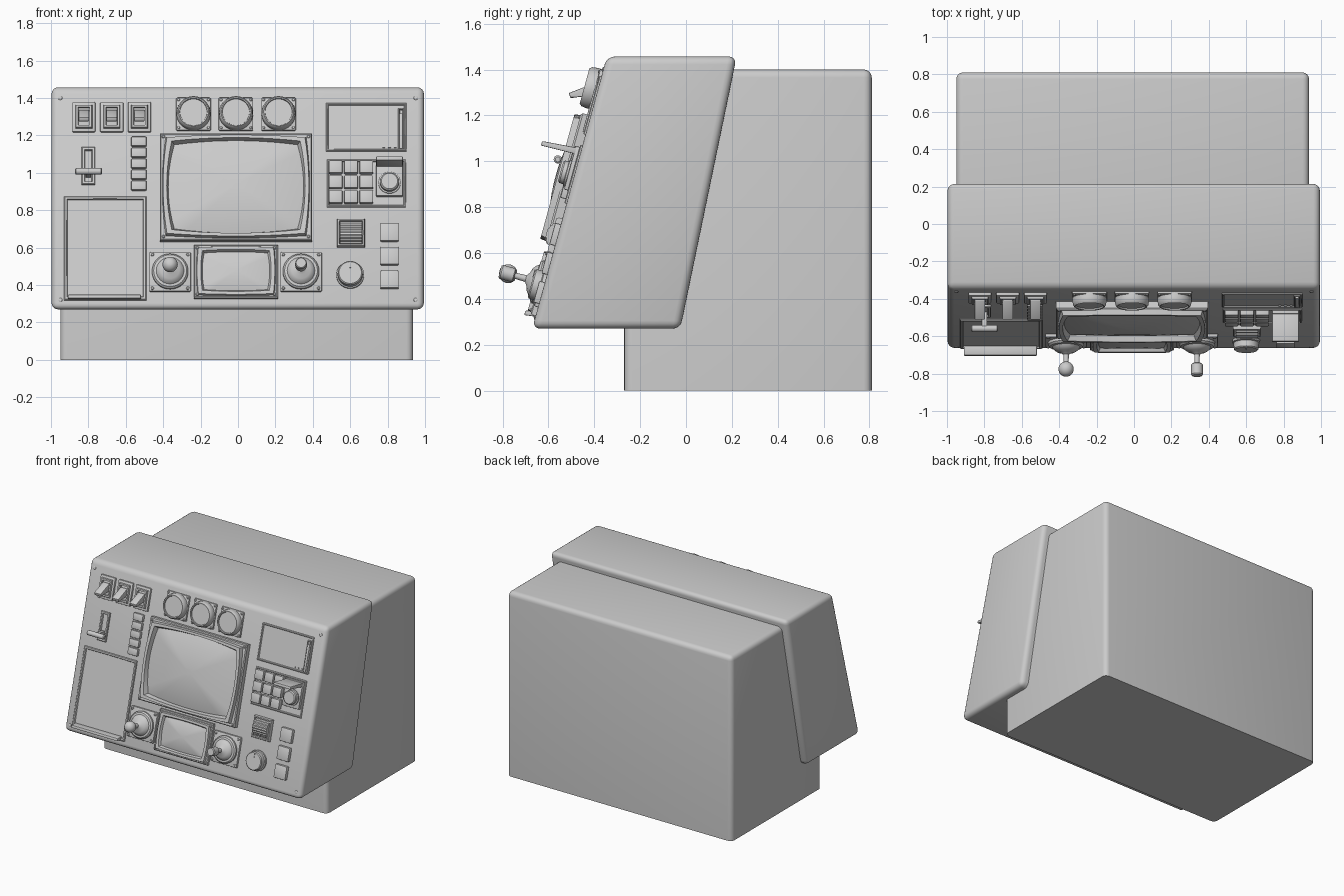
import bpy, bmesh
from math import pi, sin, cos, atan
from mathutils import Matrix

A = atan(0.274)            # backward lean of the instrument face
K = 1 / cos(A)             # front-view height -> length along the face
FACE = Matrix.Translation((0, -0.744, 0)) @ Matrix.Rotation(pi / 2 - A, 4, 'X')


def finish(bm, name, mat=FACE):
    bmesh.ops.recalc_face_normals(bm, faces=bm.faces)
    me = bpy.data.meshes.new(name)
    bm.to_mesh(me)
    bm.free()
    ob = bpy.data.objects.new(name, me)
    ob.matrix_world = mat
    bpy.context.collection.objects.link(ob)
    return ob


def loft(name, loops, mat=FACE, bevel=0, seg=2, keep=None):
    """Skin through closed loops, cap both ends, optionally round the edges."""
    bm = bmesh.new()
    rings = [[bm.verts.new(p) for p in lp] for lp in loops]
    n = len(rings[0])
    for a, b in zip(rings, rings[1:]):
        for i in range(n):
            bm.faces.new((a[i], a[(i + 1) % n], b[(i + 1) % n], b[i]))
    bm.faces.new(rings[0])
    bm.faces.new(rings[-1])
    if bevel:
        edges = [e for e in bm.edges if not (keep and all(keep(v.co) for v in e.verts))]
        bmesh.ops.bevel(bm, geom=edges, offset=bevel, segments=seg, profile=0.5,
                        affect='EDGES', clamp_overlap=True)
    return finish(bm, name, mat)


def box(name, x, z, sx, sz, top, bevel=0.006, base=-0.01):
    c = [(-1, -1), (1, -1), (1, 1), (-1, 1)]
    loops = [[(x + i * sx / 2, (z + j * sz / 2) * K, w) for i, j in c] for w in (base, top)]
    return loft(name, loops, bevel=bevel, keep=lambda p: abs(p.z - base) < 1e-5)


def lathe(name, x, z, prof, n=32):
    return loft(name, [[(x + r * cos(2 * pi * i / n), z * K + r * sin(2 * pi * i / n), w)
                        for i in range(n)] for r, w in prof])


def prism(name, x, z, width, pts, bevel=0.004):
    """Side profile of (up, out) points on the face, extruded across x."""
    return loft(name, [[(x + s * width / 2, z * K + v, w) for v, w in pts] for s in (-1, 1)],
                bevel=bevel)


def barrel(x, z, rings, name, n=10):
    """Stack of (half width, half height, barrel amount, out) outlines."""
    t = [-1 + 2 * i / n for i in range(n)]
    sq = [(i, -1) for i in t] + [(1, i) for i in t] + [(-i, 1) for i in t] + [(-1, -i) for i in t]
    return loft(name, [[(x + a * s * (1 - b * q * q), z * K + h * K * q * (1 - b * s * s), w)
                        for s, q in sq] for a, h, b, w in rings])


def screws(name, x, z, dx, dz, w, r=0.009):
    for i in (-1, 1):
        for j in (-1, 1):
            lathe(name + "_screw", x + i * dx, z + j * dz,
                  [(r, w - 0.01), (r, w + 0.003), (r * 0.6, w + 0.006)], 10)


def recess(name, x, z, sx, sz, rim=0.012, h=0.012):
    a, b = sx / 2, sz / 2
    barrel(x, z, [(a, b, 0, -0.01), (a, b, 0, h * 0.6), (a - 0.004, b - 0.004, 0.004, h),
                  (a - rim, b - rim, 0.006, h), (a - rim - 0.004, b - rim - 0.004, 0.006, 0.003)], name)


# Cabinet body and sloped instrument housing
c = [(-0.95, -0.27), (0.936, -0.27), (0.936, 0.81), (-0.95, 0.81)]
loft("cabinet_body", [[(x, y, z) for x, y in c] for z in (0, 1.4)], Matrix(), 0.035, 4,
     keep=lambda p: p.z < 0.01)
side = [(-0.671, 0.27), (-0.025, 0.27), (0.221, 1.457), (-0.345, 1.457)]
loft("sloped_housing", [[(x, y, z) for y, z in side] for x in (-0.997, 0.994)], Matrix(), 0.035, 4)
screws("housing", 0, 0.86, 0.95, 0.54, 0, 0.011)

# Toggle switches
for x in (-0.824, -0.675, -0.527):
    box("toggle_plate", x, 1.296, 0.123, 0.16, 0.016)
    recess("toggle_bezel", x, 1.296, 0.09, 0.125, 0.014, 0.03)
    prism("toggle_lever", x, 1.3, 0.056,
          [(0.03, 0.0), (0.03, 0.03), (-0.035, 0.118), (-0.055, 0.105), (-0.02, 0.03), (-0.02, 0.0)])

# Round gauges
for x in (-0.238, -0.011, 0.217):
    box("gauge_plate", x, 1.312, 0.185, 0.175, 0.014)
    lathe("gauge_dial", x, 1.312, [(0.091, 0), (0.091, 0.03), (0.088, 0.05), (0.08, 0.06),
                                   (0.074, 0.058), (0.072, 0.05)], 40)
    screws("gauge", x, 1.312, 0.08, 0.075, 0.014, 0.008)


# Display tubes
def display(name, x, z, a, h, b, w, dome):
    rings = [(a, h, 0, -0.01), (a, h, 0, w * 0.5), (a - 0.006, h - 0.006, 0, w * 0.62),
             (a - 0.012, h - 0.01, b * 0.5, w * 0.62), (a - 0.016, h - 0.014, b * 0.6, w),
             (a - 0.036, h - 0.03, b * 0.8, w), (a - 0.044, h - 0.038, b, w * 0.55)]
    for r in (0.97, 0.85, 0.7, 0.5, 0.3, 0.1):
        rings.append(((a - 0.044) * r, (h - 0.038) * r, b, w * 0.55 + dome * (1 - r * r)))
    barrel(x, z, rings, name)
    screws(name, x, z, a - 0.018, h - 0.018, w * 0.62)


display("main_display", -0.011, 0.915, 0.406, 0.285, 0.09, 0.07, 0.04)
display("small_display", -0.011, 0.468, 0.224, 0.142, 0.06, 0.04, 0.018)

# Joysticks: ball grip on the left, cylinder grip on the right
boot = [(0.097, 0), (0.097, 0.032), (0.088, 0.042), (0.074, 0.044), (0.066, 0.056),
        (0.05, 0.068), (0.03, 0.074), (0.015, 0.085), (0.013, 0.135)]
ball = [(0.041 * sin(i * pi / 12), 0.165 - 0.041 * cos(i * pi / 12)) for i in range(2, 12)]
grip = [(0.026, 0.135), (0.031, 0.14), (0.031, 0.195), (0.026, 0.202)]
for x, knob in ((-0.363, ball), (0.337, grip)):
    box("joystick_plate", x, 0.468, 0.222, 0.21, 0.018)
    lathe("joystick", x, 0.466, boot + knob)
    screws("joystick", x, 0.468, 0.095, 0.09, 0.018)

# Slide lever with T handle
recess("slide_slot", -0.8, 1.035, 0.072, 0.2, 0.014, 0.014)
prism("slide_stem", -0.8, 0.985, 0.03, [(-0.012, 0), (0.022, 0), (0.012, 0.09), (-0.012, 0.09)])
n = 16
loft("slide_handle", [[(x, 0.985 * K + 0.018 * r * cos(2 * pi * i / n), 0.088 + 0.018 * r * sin(2 * pi * i / n))
                       for i in range(n)]
                      for x, r in ((-0.872, 0.6), (-0.866, 1), (-0.732, 1), (-0.726, 0.6))])

# Column of small buttons
for i in range(5):
    box("column_button", -0.53, 1.164 - 0.0588 * i, 0.082, 0.05, 0.022)

# Document holder with bottom lip
recess("document_holder", -0.71, 0.595, 0.44, 0.555, 0.014, 0.012)
prism("document_lip", -0.714, 0.328, 0.39, [(-0.006, 0), (0.02, 0), (0.008, 0.05), (-0.012, 0.05)])

# Upper right readout with level bar
recess("readout_panel", 0.686, 1.243, 0.43, 0.256, 0.008, 0.01)
recess("level_slot", 0.872, 1.233, 0.032, 0.22, 0.005, 0.014)
box("level_bar", 0.872, 1.22, 0.018, 0.19, 0.016, 0.003)
for x in (0.78, 0.81, 0.84):
    box("readout_mark", x, 1.137, 0.014, 0.01, 0.008, 0.001)

# Keypad and guarded button with raised flip cover
recess("keypad_panel", 0.686, 0.942, 0.422, 0.256, 0.008, 0.01)
for x in (0.522, 0.604, 0.686):
    for z in (1.025, 0.945, 0.866):
        box("keypad_key", x, z, 0.073, 0.067, 0.034)
box("guard_base", 0.81, 0.965, 0.143, 0.19, 0.028)
lathe("guarded_button", 0.81, 0.94, [(0.06, 0), (0.06, 0.036), (0.052, 0.038), (0.05, 0.055), (0.043, 0.062)])
prism("flip_cover", 0.81, 1.04, 0.142, [(-0.014, 0.0), (0.016, 0.0), (0.002, 0.175), (-0.018, 0.175)])

# Ribbed thumb wheel
recess("wheel_frame", 0.604, 0.675, 0.15, 0.15, 0.012, 0.026)
n = 48
loft("thumb_wheel", [[(x, 0.675 * K + r * cos(2 * pi * i / n), -0.015 + r * sin(2 * pi * i / n))
                      for i in range(n) for r in (0.064 if i % 2 else 0.068,)]
                     for x in (0.545, 0.663)])

# Rotary knob
lathe("knob_collar", 0.6, 0.452, [(0.074, -0.01), (0.074, 0.014), (0.068, 0.018)], 40)
lathe("rotary_knob", 0.6, 0.452, [(0.068, 0), (0.066, 0.05), (0.06, 0.056), (0.05, 0.056)], 40)
box("knob_pointer", 0.6, 0.495, 0.008, 0.035, 0.059, 0.001, 0.05)

# Square push buttons
for z in (0.678, 0.552, 0.425):
    box("square_button", 0.81, z, 0.098, 0.094, 0.026)

# Smooth shading with crisp edges
bpy.ops.object.select_all(action='SELECT')
bpy.context.view_layer.objects.active = bpy.data.objects["sloped_housing"]
bpy.ops.object.shade_smooth_by_angle(angle=0.6)
